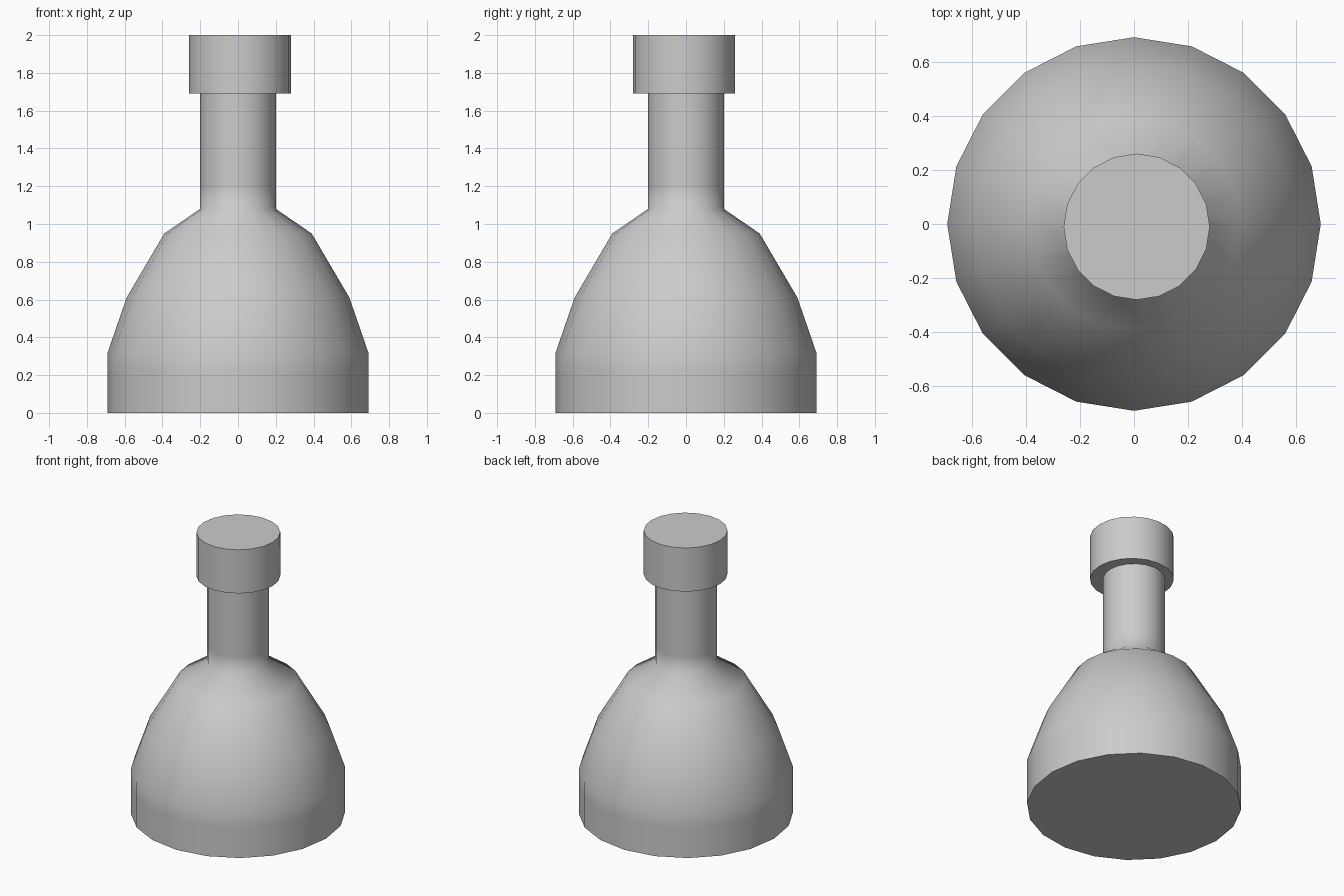
import bpy, bmesh, math

if "Cube" in bpy.data.objects:
    bpy.data.objects.remove(bpy.data.objects["Cube"])

SIDES = 20


def lathe(name, profile, centre=(0.0, 0.0)):
    """Revolve (radius, z) points into a closed solid with flat ends."""
    bm = bmesh.new()
    rings = []
    for r, z in profile:
        rings.append([bm.verts.new((r * math.cos(2 * math.pi * i / SIDES),
                                    r * math.sin(2 * math.pi * i / SIDES), z))
                      for i in range(SIDES)])
    for low, high in zip(rings, rings[1:]):
        for i in range(SIDES):
            j = (i + 1) % SIDES
            bm.faces.new((low[i], low[j], high[j], high[i]))
    bm.faces.new(rings[0][::-1])
    bm.faces.new(rings[-1])
    mesh = bpy.data.meshes.new(name)
    bm.to_mesh(mesh)
    bm.free()
    obj = bpy.data.objects.new(name, mesh)
    obj.location = (*centre, 0)
    bpy.context.collection.objects.link(obj)
    bpy.ops.object.select_all(action='DESELECT')
    obj.select_set(True)
    bpy.context.view_layer.objects.active = obj
    bpy.ops.object.shade_smooth_by_angle(angle=math.radians(65))
    return obj


# Flask body: straight base, rounded shoulder, slim neck
lathe("flask_body", [(0.69, 0), (0.69, 0.21), (0.69, 0.32), (0.59, 0.61),
                     (0.39, 0.95), (0.20, 1.08), (0.20, 1.20), (0.20, 1.70)])

# Stopper, slightly off the neck's axis
lathe("stopper", [(0.27, 1.69), (0.27, 2.0)], centre=(0.01, -0.01))
